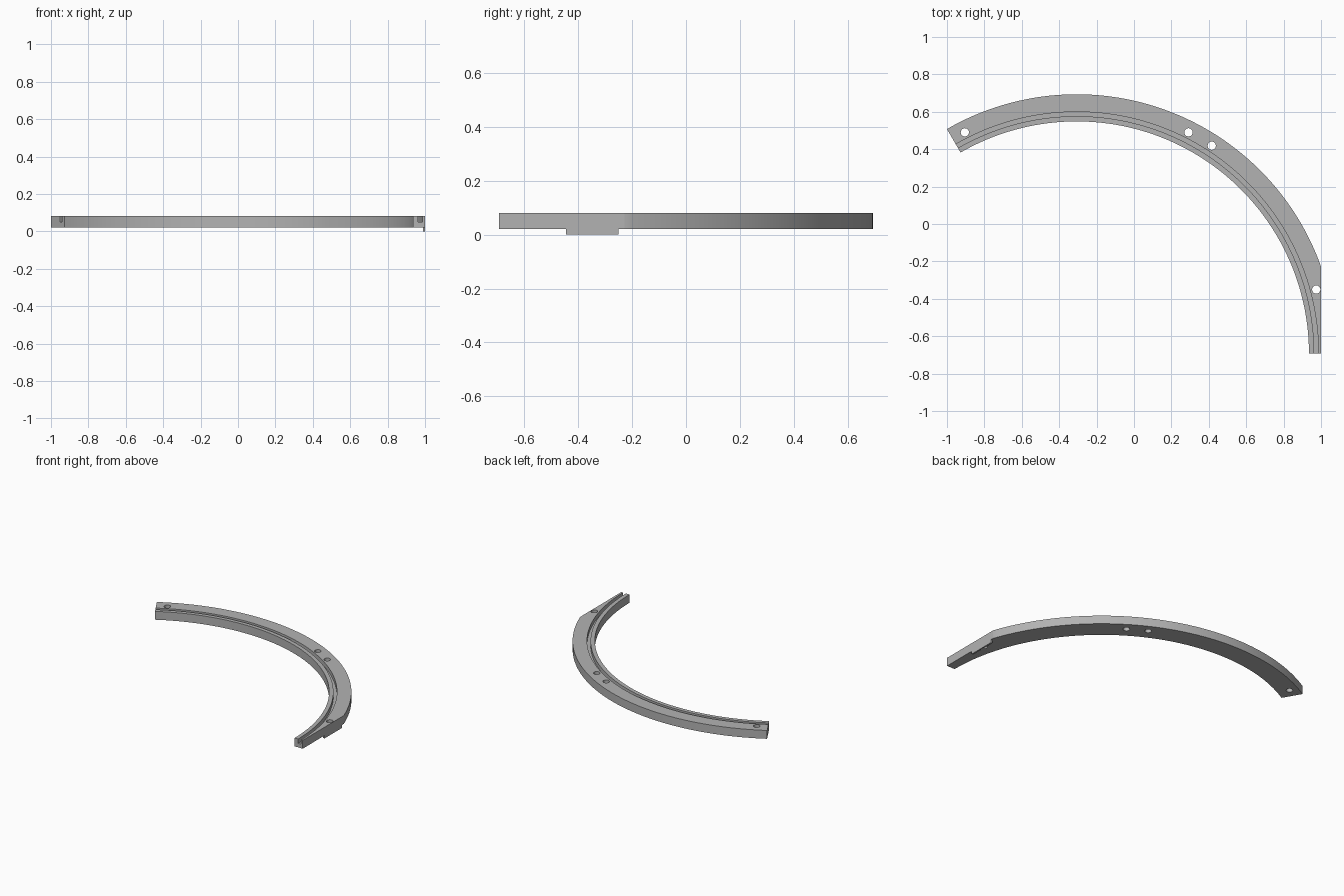
import bpy
import bmesh
from math import radians, sin, cos
from mathutils import Matrix, Vector

if "Cube" in bpy.data.objects:
    bpy.data.objects.remove(bpy.data.objects["Cube"], do_unlink=True)

CENTRE = Vector((-0.3065, -0.6935, 0))
R_IN, R_OUT = 1.242, 1.387
GROOVE_IN, GROOVE_OUT = 1.27, 1.293
Z_LOW, Z_TOP, Z_GROOVE = 0.021, 0.081, 0.05

grey = bpy.data.materials.new("plain grey")
grey.use_nodes = True
grey.diffuse_color = (0.45, 0.45, 0.45, 1)
grey.node_tree.nodes["Principled BSDF"].inputs["Base Color"].default_value = (0.45, 0.45, 0.45, 1)


def add_object(name, bm):
    bmesh.ops.recalc_face_normals(bm, faces=bm.faces)
    mesh = bpy.data.meshes.new(name)
    bm.to_mesh(mesh)
    bm.free()
    mesh.materials.append(grey)
    obj = bpy.data.objects.new(name, mesh)
    bpy.context.collection.objects.link(obj)
    return obj


def box(name, low, high):
    low, high = Vector(low), Vector(high)
    bm = bmesh.new()
    place = Matrix.Translation((low + high) / 2) @ Matrix.Diagonal((*(high - low), 1))
    bmesh.ops.create_cube(bm, size=1, matrix=place)
    return add_object(name, bm)


def cut(target, cutter):
    mod = target.modifiers.new("cut", 'BOOLEAN')
    mod.operation = 'DIFFERENCE'
    mod.solver = 'EXACT'
    mod.object = cutter
    bpy.context.view_layer.objects.active = target
    bpy.ops.object.modifier_apply(modifier=mod.name)


# Curved rail: grooved cross-section swept through a third of a circle
profile = [(R_IN, Z_LOW), (R_OUT, Z_LOW), (R_OUT, Z_TOP), (GROOVE_OUT, Z_TOP),
           (GROOVE_OUT, Z_GROOVE), (GROOVE_IN, Z_GROOVE), (GROOVE_IN, Z_TOP), (R_IN, Z_TOP)]
bm = bmesh.new()
steps = 80
rings = []
for i in range(steps + 1):
    a = radians(120) * i / steps
    rings.append([bm.verts.new(CENTRE + Vector((r * cos(a), r * sin(a), z))) for r, z in profile])
for first, second in zip(rings, rings[1:]):
    for k in range(len(profile)):
        n = (k + 1) % len(profile)
        bm.faces.new((first[k], first[n], second[n], second[k]))
bm.faces.new(rings[0])
bm.faces.new(rings[-1])
rail = add_object("curved_rail", bm)

# Flat trimmed side
trim = box("side_trim_cutter", (1, -1, -0.2), (1.4, 0.4, 0.3))
cut(rail, trim)

# Locating rib under the flat side
rib = box("locating_rib", (0.988, -0.445, 0), (1, -0.25, Z_LOW))

# Screw holes
bm = bmesh.new()
for degrees in (15, 57, 63.2, 116.8):
    a = radians(degrees)
    spot = CENTRE + Vector((1.326 * cos(a), 1.326 * sin(a), 0.05))
    bmesh.ops.create_cone(bm, cap_ends=True, segments=32, radius1=0.022, radius2=0.022,
                          depth=0.3, matrix=Matrix.Translation(spot))
holes = add_object("screw_hole_cutter", bm)
cut(rail, holes)
cut(rib, holes)

for helper in (trim, holes):
    bpy.data.objects.remove(helper, do_unlink=True)

# Smooth curved walls, sharp corners
bpy.ops.object.select_all(action='DESELECT')
for obj in (rail, rib):
    obj.select_set(True)
bpy.context.view_layer.objects.active = rail
bpy.ops.object.shade_smooth_by_angle(angle=radians(25))
